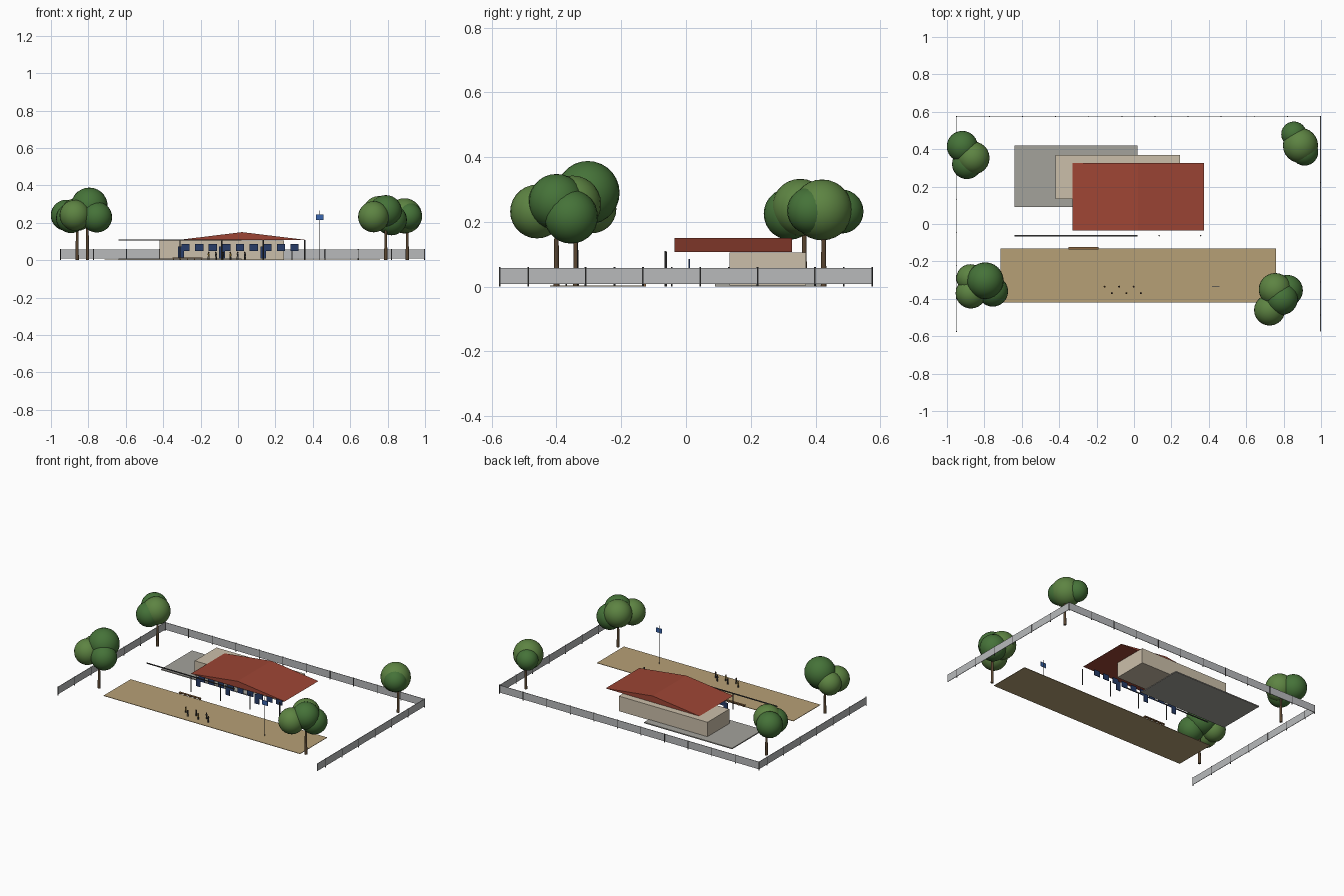
import bpy, bmesh, math
from mathutils import Vector

if "Cube" in bpy.data.objects:
    bpy.data.objects.remove(bpy.data.objects["Cube"])


def mat(name, rgb):
    m = bpy.data.materials.new(name)
    m.diffuse_color = (*rgb, 1)
    m.use_nodes = True
    m.node_tree.nodes["Principled BSDF"].inputs["Base Color"].default_value = m.diffuse_color
    return m


RED = mat("roof_red", (0.34, 0.06, 0.035))
BEIGE = mat("plaster_beige", (0.60, 0.52, 0.40))
SAND = mat("sand", (0.47, 0.35, 0.18))
CONCRETE = mat("concrete", (0.37, 0.36, 0.33))
BLUE = mat("frame_blue", (0.02, 0.045, 0.14))
FLAG = mat("flag_blue", (0.04, 0.13, 0.42))
DARK = mat("dark_metal", (0.06, 0.06, 0.06))
MESH = mat("fence_grey", (0.48, 0.49, 0.50))
BARK = mat("bark", (0.10, 0.06, 0.03))
WOOD = mat("wood", (0.25, 0.13, 0.05))
SHIRT = mat("shirt_yellow", (0.55, 0.35, 0.06))
SKIN = mat("skin_brown", (0.08, 0.04, 0.025))
LEAF = [mat("leaf_dark", (0.06, 0.17, 0.04)), mat("leaf_light", (0.11, 0.23, 0.055))]


def finish(bm, name, m):
    me = bpy.data.meshes.new(name)
    bm.to_mesh(me)
    bm.free()
    ob = bpy.data.objects.new(name, me)
    bpy.context.collection.objects.link(ob)
    me.materials.append(m)
    return ob


def box(name, x, y, z, m):
    """Box from (min, max) pairs."""
    bm = bmesh.new()
    bmesh.ops.create_cube(bm, size=1)
    for v in bm.verts:
        v.co = Vector([(r[0] + r[1]) / 2 + c * (r[1] - r[0]) for c, r in zip(v.co, (x, y, z))])
    return finish(bm, name, m)


def post(name, x, y, z0, z1, r, m, r2=None, sides=10):
    bm = bmesh.new()
    bmesh.ops.create_cone(bm, cap_ends=True, segments=sides, radius1=r,
                          radius2=r if r2 is None else r2, depth=z1 - z0)
    bmesh.ops.translate(bm, verts=bm.verts, vec=(x, y, (z0 + z1) / 2))
    return finish(bm, name, m)


def ball(name, c, r, m, u=24, v=14):
    bm = bmesh.new()
    bmesh.ops.create_uvsphere(bm, u_segments=u, v_segments=v, radius=r)
    bmesh.ops.translate(bm, verts=bm.verts, vec=c)
    for f in bm.faces:
        f.smooth = True
    return finish(bm, name, m)


# Ground slabs and main building
box("sand_yard", (-0.715, 0.76), (-0.42, -0.13), (0, 0.003), SAND)
box("floor_slab", (-0.64, 0.02), (0.09, 0.42), (0.001, 0.008), CONCRETE)
box("building_walls", (-0.42, 0.245), (0.135, 0.37), (0.004, 0.106), BEIGE)

# Gable roof: triangular profile extruded along y
bm = bmesh.new()
face = bm.faces.new([bm.verts.new((x, -0.035, z)) for x, z in
                     ((-0.33, 0.107), (0.375, 0.107), (0.022, 0.15))])
ext = bmesh.ops.extrude_face_region(bm, geom=[face])
bmesh.ops.translate(bm, vec=(0, 0.362, 0),
                    verts=[g for g in ext["geom"] if isinstance(g, bmesh.types.BMVert)])
bmesh.ops.recalc_face_normals(bm, faces=bm.faces)
finish(bm, "gable_roof", RED)

# Veranda posts and beam
for i in range(4):
    post(f"veranda_post_{i}", -0.31 + i * 0.222, -0.062, 0, 0.107, 0.004, DARK)
box("veranda_beam", (-0.64, 0.02), (-0.066, -0.06), (0.104, 0.11), DARK)

# Windows and doors
for i in range(9):
    x = -0.28 + i * 0.0728
    box(f"window_{i}", (x - 0.022, x + 0.022), (0.008, 0.013), (0.048, 0.086), BLUE)
for i in range(3):
    x = -0.305 + i * 0.22
    box(f"door_{i}", (x - 0.016, x + 0.016), (0.008, 0.013), (0.01, 0.072), BLUE)

# Fence on three sides
t = 0.0015
box("fence_back", (-0.95, 0.997), (0.575 - t, 0.575 + t), (0.008, 0.058), MESH)
box("fence_left", (-0.95 - t, -0.95 + t), (-0.575, 0.575), (0.008, 0.058), MESH)
box("fence_right", (0.997 - t, 0.997 + t), (-0.575, 0.575), (0.008, 0.058), MESH)
for i in range(12):
    post(f"fence_post_back_{i}", -0.95 + i * 0.177, 0.575, 0, 0.06, 0.003, DARK, sides=8)
for i in range(7):
    post(f"fence_post_left_{i}", -0.95, -0.575 + i * 0.177, 0, 0.06, 0.003, DARK, sides=8)
    post(f"fence_post_right_{i}", 0.997, 0.575 - i * 0.177 - (0.177 if i == 0 else 0), 0, 0.06, 0.003, DARK, sides=8) if i else None

# Flagpole with flag
post("flagpole", 0.435, -0.335, 0, 0.265, 0.002, DARK)
box("flag", (0.416, 0.458), (-0.338, -0.335), (0.214, 0.245), FLAG)

# Bench
box("bench_seat", (-0.35, -0.19), (-0.136, -0.122), (0.009, 0.014), WOOD)
for i in range(5):
    x = -0.345 + i * 0.0375
    box(f"bench_leg_{i}", (x - 0.003, x + 0.003), (-0.134, -0.124), (0, 0.009), WOOD)

# Group of people in the yard
for i in range(6):
    x, y = -0.157 + i * 0.0388, (-0.335, -0.37)[i % 2]
    for s in (-1, 1):
        post(f"person_{i}_leg_{s}", x + s * 0.003, y, 0.002, 0.02, 0.0022, DARK, sides=8)
    post(f"person_{i}_body", x, y, 0.019, 0.036, 0.0045, SHIRT if i % 3 == 0 else DARK, 0.0055)
    ball(f"person_{i}_head", (x, y, 0.041), 0.0045, SKIN, 12, 8)

# Trees: trunk position, then crown balls (x, y, z, radius)
trees = [
    ((-0.805, -0.34), [(-0.795, -0.303, 0.29, 0.098), (-0.872, -0.37, 0.24, 0.082),
                       (-0.755, -0.36, 0.23, 0.082), (-0.875, -0.29, 0.24, 0.075)]),
    ((0.79, -0.40), [(0.79, -0.40, 0.262, 0.086), (0.725, -0.46, 0.232, 0.083),
                     (0.82, -0.355, 0.216, 0.083), (0.755, -0.35, 0.255, 0.088)]),
    ((-0.86, 0.365), [(-0.918, 0.415, 0.24, 0.083), (-0.86, 0.353, 0.245, 0.088),
                      (-0.893, 0.32, 0.225, 0.08)]),
    ((0.905, 0.425), [(0.855, 0.48, 0.232, 0.068), (0.89, 0.42, 0.237, 0.094),
                      (0.912, 0.385, 0.235, 0.073)]),
]
for i, (p, crown) in enumerate(trees):
    post(f"tree_{i}_trunk", *p, 0, 0.2, 0.009, BARK, 0.006, 12)
    for j, (x, y, z, r) in enumerate(crown):
        ball(f"tree_{i}_crown_{j}", (x, y, z), r, LEAF[j % 2])
